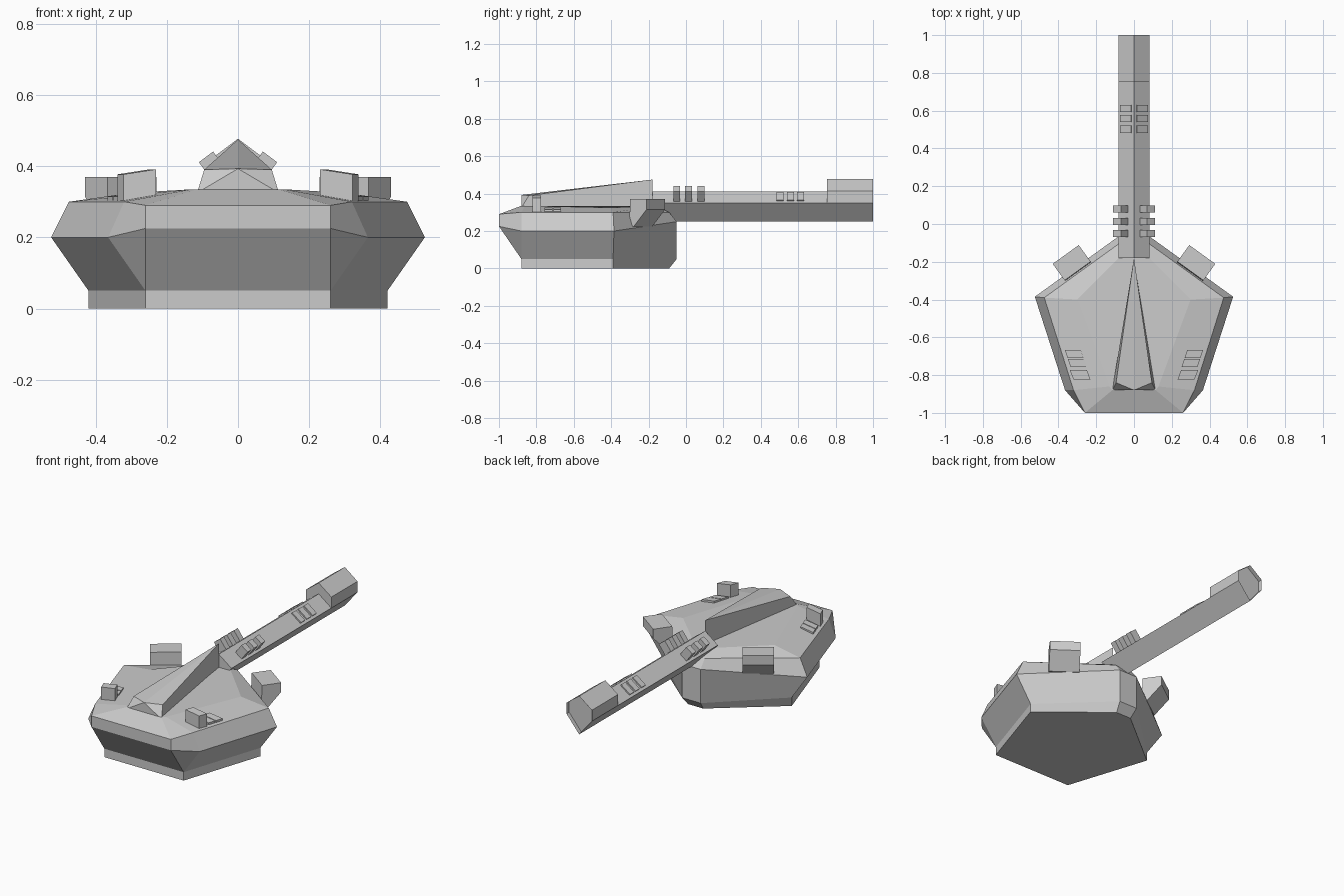
import bpy, bmesh, math
from mathutils import Vector

if "Cube" in bpy.data.objects:
    bpy.data.objects.remove(bpy.data.objects["Cube"])


def finish(name, bm):
    bmesh.ops.remove_doubles(bm, verts=bm.verts, dist=0.0005)
    bmesh.ops.recalc_face_normals(bm, faces=bm.faces)
    mesh = bpy.data.meshes.new(name)
    bm.to_mesh(mesh)
    bm.free()
    ob = bpy.data.objects.new(name, mesh)
    bpy.context.collection.objects.link(ob)
    return ob


def loft(name, rings, dish=0.0):
    """Skin closed rings; optionally hollow the last cap into a faceted dish."""
    bm = bmesh.new()
    rows = [[bm.verts.new(p) for p in r] for r in rings]
    n = len(rows[0])
    for a, b in zip(rows, rows[1:]):
        for i in range(n):
            j = (i + 1) % n
            bm.faces.new((a[i], a[j], b[j], b[i]))
    bm.faces.new(rows[0][::-1])
    cap = bm.faces.new(rows[-1])
    if dish:
        bmesh.ops.inset_region(bm, faces=[cap], thickness=0.045)
        for v in cap.verts:
            v.co.y -= dish
    return finish(name, bm)


def mirrored(half):
    return half + [(-x, y, z) for x, y, z in reversed(half)]


def block(name, center, u, v, w):
    """Parallelepiped from a centre and three half-axis vectors."""
    c, u, v, w = (Vector(a) for a in (center, u, v, w))
    rings = [[c + s * w + a * u + b * v for a, b in ((-1, -1), (1, -1), (1, 1), (-1, 1))]
             for s in (-1, 1)]
    return loft(name, rings)


# Turret body: mirrored half outlines (front, front side, side, rear) from bottom to roof
loft("turret_body", [mirrored(r) for r in (
    [(.26, -.88, 0), (.26, -.88, 0), (.42, -.39, 0), (.05, -.09, 0)],
    [(.26, -.88, .05), (.26, -.88, .05), (.42, -.39, .05), (.06, -.05, .05)],
    [(.26, -1, .225), (.365, -.88, .2), (.525, -.385, .2), (.06, -.05, .25)],
    [(.26, -1, .29), (.32, -.88, .3), (.475, -.39, .3), (.06, -.09, .3)],
    [(.115, -.88, .335), (.13, -.86, .335), (.30, -.40, .325), (.06, -.16, .335)],
)])

# Wedge hood rising to a point behind the gun
bm = bmesh.new()
bl, br, tl, tr, mid, apex, heel = [bm.verts.new(p) for p in (
    (-.115, -.88, .325), (.115, -.88, .325), (-.095, -.84, .39), (.095, -.84, .39),
    (0, -.88, .393), (0, -.18, .475), (0, -.18, .325))]
for f in ((bl, mid, tl), (bl, br, mid), (br, tr, mid), (tl, mid, apex), (mid, tr, apex),
          (tr, br, heel, apex), (bl, tl, apex, heel), (bl, heel, br)):
    bm.faces.new(f)
finish("hood", bm)

# Barrel and taller muzzle with a hollow faceted end
section = [(0, .25), (.083, .35), (0, .412), (-.083, .35)]
loft("barrel", [[(x, y, z) for x, z in section] for y in (-.18, .76)])
section = [(0, .25), (.083, .35), (.083, .415), (0, .477), (-.083, .415), (-.083, .35)]
loft("muzzle", [[(x, y, z) for x, z in section] for y in (.755, 1)], dish=.025)

slope = math.atan2(.062, .083)
for s, side in ((1, "right"), (-1, "left")):
    along = Vector((s * math.cos(slope), 0, -math.sin(slope)))
    out = Vector((s * math.sin(slope), 0, math.cos(slope)))

    # Cooling fins and flush vents on the barrel slopes
    for i, y in enumerate((-.05, .013, .08)):
        block(f"barrel_fin_{side}_{i}", (s * .069, y, .398), along * .025, (0, .018, 0), out * .035)
    for i, y in enumerate((.502, .559, .612)):
        block(f"barrel_vent_{side}_{i}", (s * .041, y, .381), along * .036, (0, .019, 0), out * .008)

    # Slanted roof vents and the taller sight block in front of them
    for i, (x, y) in enumerate(((.317, -.688), (.301, -.735))):
        block(f"roof_vent_{side}_{i}", (s * x, y, .308),
              (s * .042, 0, -.006), (s * .007, .021, 0), (0, 0, .013))
    block(f"sight_block_{side}", (s * .285, -.798, .338),
          (s * .045, 0, -.007), (s * .009, .024, 0), (0, 0, .046))

    # Rear pods: profile swept along the angled rear walls
    n, d = Vector((s * .585, .81, 0)), Vector((-s * .81, .585, 0))
    c = Vector((s * .33, -.205, 0))
    profile = [(.054, .37), (.054, .315), (-.03, .225), (-.06, .225), (-.054, .37)]
    loft(f"rear_pod_{side}", [[c + n * a + d * t + Vector((0, 0, z)) for a, z in profile]
                              for t in (-.085, .085)])
